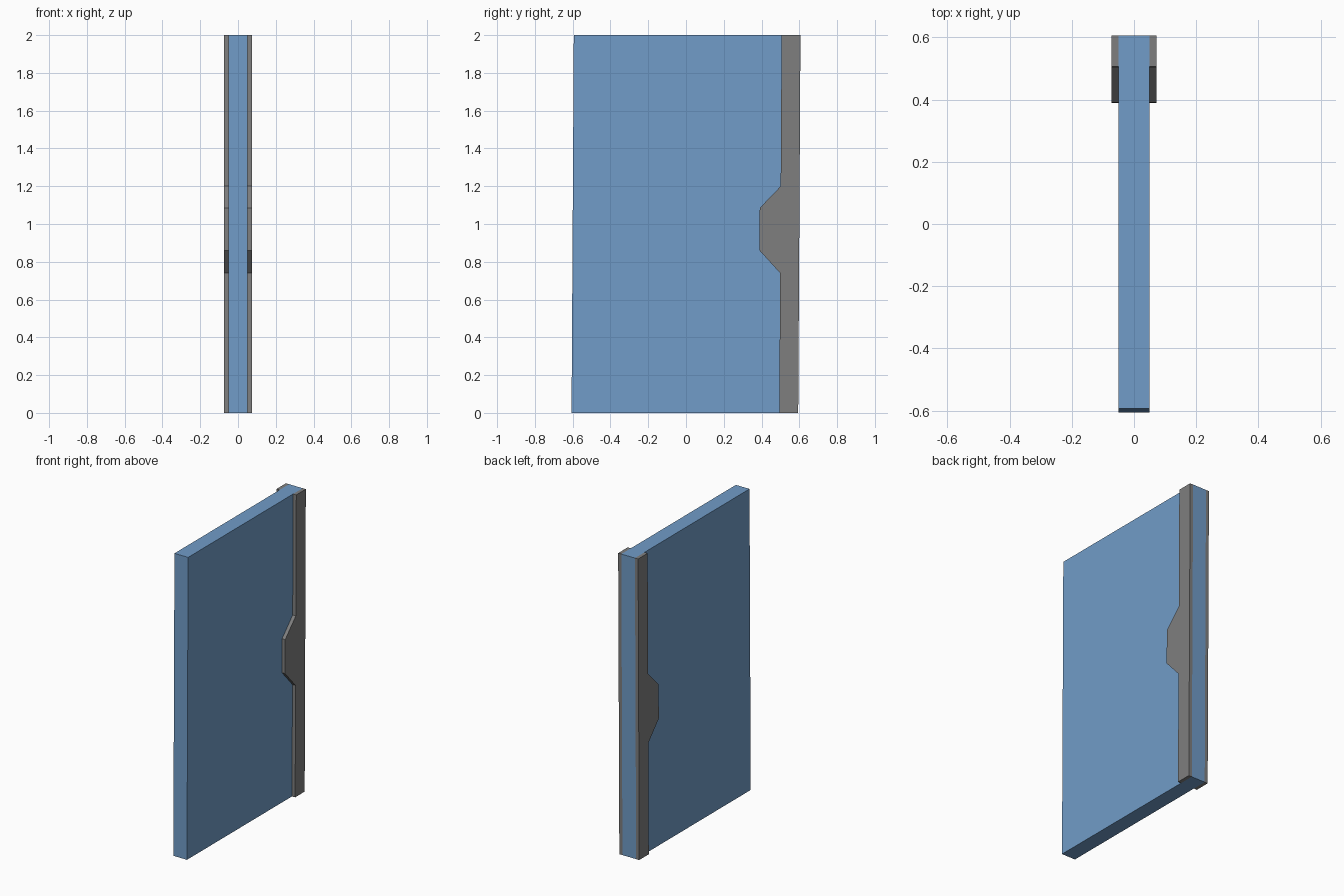
import bpy
import bmesh

cube = bpy.data.objects.get("Cube")
if cube:
    bpy.data.objects.remove(cube, do_unlink=True)

HEIGHT = 2.0
LEAN = 0.012  # the top sits slightly further back than the bottom


def make_material(name, rgb):
    mat = bpy.data.materials.new(name)
    mat.use_nodes = True
    color = (*rgb, 1.0)
    mat.diffuse_color = color
    mat.node_tree.nodes["Principled BSDF"].inputs["Base Color"].default_value = color
    return mat


def make_slab(name, profile, x_min, x_max, mat):
    """Extrude a (y, z) side profile along x, with the slight lean."""
    bm = bmesh.new()
    verts = [bm.verts.new((x_min, y + LEAN * (z / HEIGHT - 0.5), z)) for y, z in profile]
    face = bm.faces.new(verts)
    extruded = bmesh.ops.extrude_face_region(bm, geom=[face])["geom"]
    moved = [g for g in extruded if isinstance(g, bmesh.types.BMVert)]
    bmesh.ops.translate(bm, verts=moved, vec=(x_max - x_min, 0, 0))
    bmesh.ops.recalc_face_normals(bm, faces=bm.faces)
    mesh = bpy.data.meshes.new(name)
    bm.to_mesh(mesh)
    bm.free()
    mesh.materials.append(mat)
    obj = bpy.data.objects.new(name, mesh)
    bpy.context.collection.objects.link(obj)
    return obj


blue = make_material("panel blue", (0.165, 0.333, 0.578))
grey = make_material("trim grey", (0.212, 0.212, 0.212))

# Main flat panel
panel = [(-0.6, 0), (0.6, 0), (0.6, HEIGHT), (-0.6, HEIGHT)]
make_slab("door_panel", panel, -0.05, 0.05, blue)

# Edge trim with a tapered handle plate, on both sides of the panel
trim = [(0.6, 0), (0.6, HEIGHT), (0.5, HEIGHT), (0.5, 1.2),
        (0.39, 1.085), (0.39, 0.86), (0.5, 0.74), (0.5, 0)]
make_slab("left_edge_trim", trim, 0.05, 0.073, grey)
make_slab("right_edge_trim", trim, -0.073, -0.05, grey)
